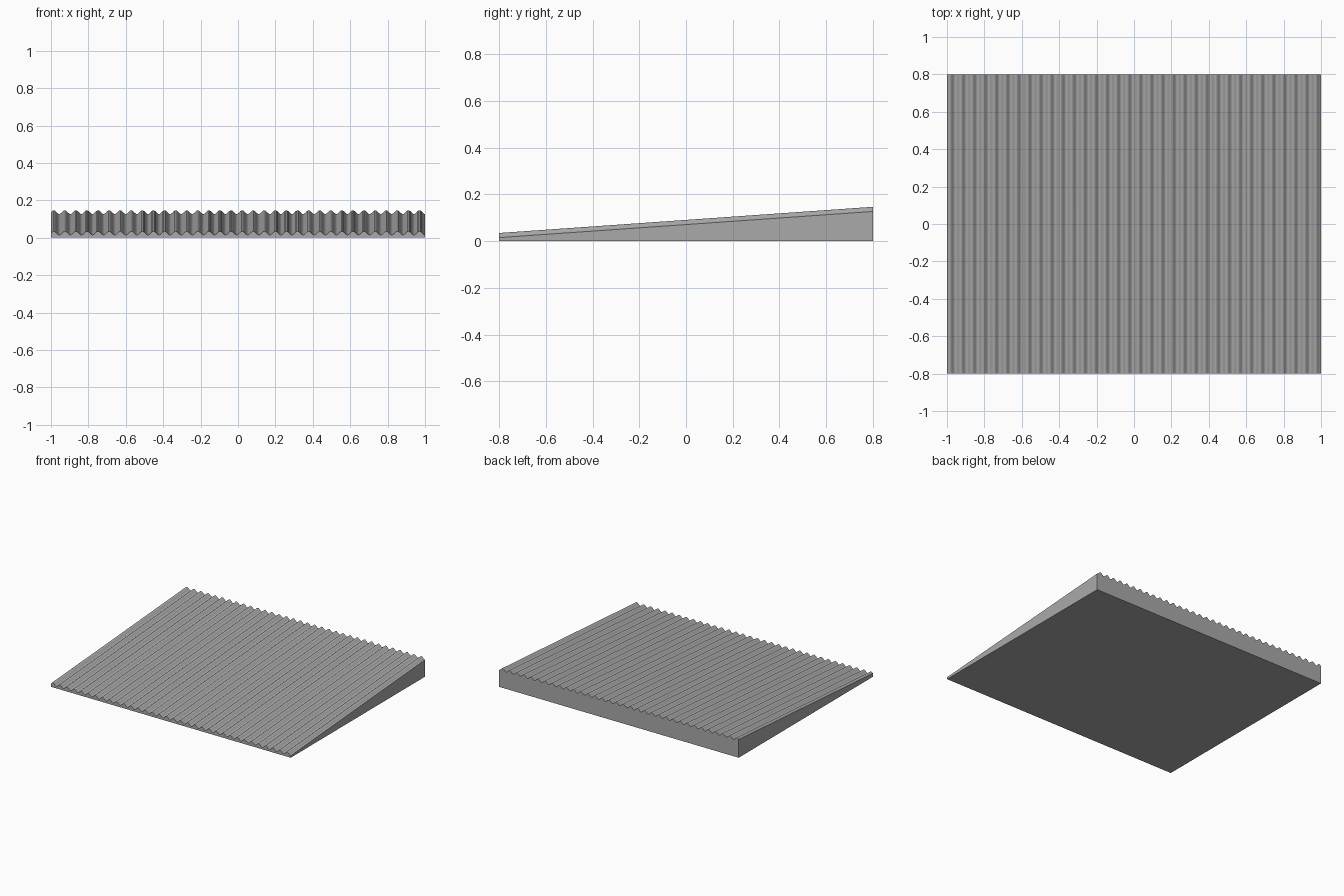
import bpy
import math

cube = bpy.data.objects.get("Cube")
if cube:
    bpy.data.objects.remove(cube)

# Material
grey = bpy.data.materials.new("mid grey")
grey.use_nodes = True
colour = (0.4, 0.4, 0.4, 1)
grey.diffuse_color = colour
grey.node_tree.nodes["Principled BSDF"].inputs["Base Color"].default_value = colour

# Corrugated ramp: a wave profile lofted from the low front to the high back
WAVES, STEPS = 33.75, 12
HALF_X, HALF_Y, AMP = 1.0, 0.8, 0.01
FRONT_MID, BACK_MID = 0.025, 0.137
count = int(WAVES * STEPS)


def section(y, mid):
    """Closed outline: wavy top from left to right, then the flat base."""
    pts = []
    for i in range(count + 1):
        x = -HALF_X + 2 * HALF_X * i / count
        pts.append((x, y, mid + AMP * math.sin(2 * math.pi * i / STEPS)))
    return pts + [(HALF_X, y, 0), (-HALF_X, y, 0)]


front = section(-HALF_Y, FRONT_MID)
back = section(HALF_Y, BACK_MID)
n = len(front)
faces = [(i, (i + 1) % n, n + (i + 1) % n, n + i) for i in range(n)]
faces += [tuple(reversed(range(n))), tuple(range(n, 2 * n))]

mesh = bpy.data.meshes.new("corrugated_ramp")
mesh.from_pydata(front + back, [], faces)
mesh.materials.append(grey)
ramp = bpy.data.objects.new("corrugated_ramp", mesh)
bpy.context.collection.objects.link(ramp)

# Consistent outward normals and smooth ridges with sharp borders
bpy.ops.object.select_all(action="DESELECT")
ramp.select_set(True)
bpy.context.view_layer.objects.active = ramp
bpy.ops.object.mode_set(mode="EDIT")
bpy.ops.mesh.select_all(action="SELECT")
bpy.ops.mesh.normals_make_consistent(inside=False)
bpy.ops.object.mode_set(mode="OBJECT")
bpy.ops.object.shade_smooth_by_angle(angle=math.radians(35))
